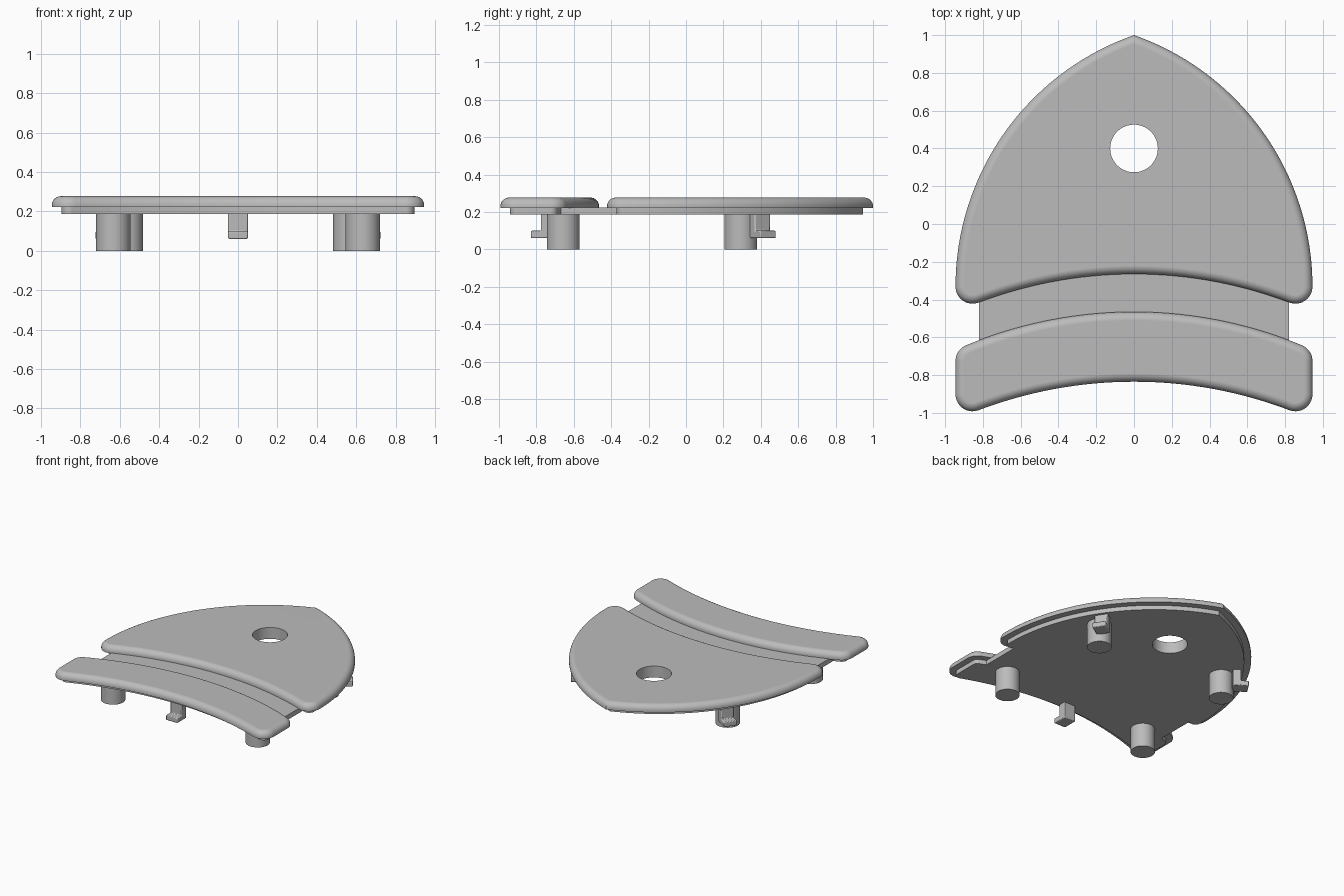
import bpy, bmesh
from math import sin, cos, acos, atan2, sqrt, pi, radians
from mathutils import Matrix

if "Cube" in bpy.data.objects:
    bpy.data.objects.remove(bpy.data.objects["Cube"])

W, R, CORNER = 0.945, 2.32, 0.09      # half width, edge arc radius, corner radius
NOSE_LOW, BAR_TOP, BAR_LOW = -0.265, -0.465, -0.835
BASE_Z, PLATE_Z, TOP_Z = 0.187, 0.222, 0.277

grey = bpy.data.materials.new("plain grey")
grey.use_nodes = True
grey.diffuse_color = (0.5, 0.5, 0.5, 1)
grey.node_tree.nodes["Principled BSDF"].inputs["Base Color"].default_value = grey.diffuse_color


def arc(cx, cy, r, a0, a1, n):
    steps = [a0 + (a1 - a0) * i / n for i in range(n + 1)]
    return [(cx + r * cos(a), cy + r * sin(a)) for a in steps]


def corner_y(apex, sign):
    return apex - R + sqrt((R + sign * CORNER) ** 2 - (W - CORNER) ** 2)


# Outline pieces of the +x half, each inset by d
def lower_corner(apex, d):
    cy = corner_y(apex, 1)
    return arc(W - CORNER, cy, CORNER - d, 0, atan2(apex - R - cy, CORNER - W), 10)


def lower_arc(apex, d):
    start = atan2(corner_y(apex, 1) - apex + R, W - CORNER)
    return arc(0, apex - R, R + d, start, pi / 2, 24)


def upper_angle(apex):
    return atan2(corner_y(apex, -1) - apex + R, W - CORNER)


def upper_arc(apex, d):
    return arc(0, apex - R, R - d, pi / 2, upper_angle(apex), 24)


def upper_corner(apex, d):
    return arc(W - CORNER, corner_y(apex, -1), CORNER - d, upper_angle(apex), 0, 10)


def nose_side(d):
    cy = corner_y(NOSE_LOW, 1)
    radius = (W ** 2 + (1 - cy) ** 2) / (2 * W)
    return arc(W - radius, cy, radius - d, acos((radius - W) / (radius - d)), 0, 40)


def nose_half(d):
    return nose_side(d) + lower_corner(NOSE_LOW, d) + lower_arc(NOSE_LOW, d)


def bar_half(d):
    return (upper_arc(BAR_TOP, d) + upper_corner(BAR_TOP, d)
            + lower_corner(BAR_LOW, d) + lower_arc(BAR_LOW, d))


def base_half(d):
    x = 0.82
    neck = [(x, NOSE_LOW - R + sqrt((R + d) ** 2 - x * x)),
            (x, BAR_TOP - R + sqrt((R - d) ** 2 - x * x))]
    return (nose_side(d) + lower_corner(NOSE_LOW, d) + neck + upper_corner(BAR_TOP, d)
            + lower_corner(BAR_LOW, d) + lower_arc(BAR_LOW, d))


def finish(bm, name):
    bmesh.ops.recalc_face_normals(bm, faces=bm.faces)
    mesh = bpy.data.meshes.new(name)
    bm.to_mesh(mesh)
    bm.free()
    mesh.materials.append(grey)
    ob = bpy.data.objects.new(name, mesh)
    bpy.context.collection.objects.link(ob)
    return ob


def loft(name, half, profile):
    """Stack inset copies of a mirrored outline; profile holds (inset, z)."""
    bm = bmesh.new()
    rings = []
    for d, z in profile:
        pts = half(d)
        pts += [(-x, y) for x, y in reversed(pts) if x > 1e-5]
        rings.append([bm.verts.new((x, y, z)) for x, y in pts])
    for a, b in zip(rings, rings[1:]):
        for i in range(len(a)):
            bm.faces.new((a[i - 1], a[i], b[i], b[i - 1]))
    bm.faces.new(rings[0])
    bm.faces.new(rings[-1])
    bmesh.ops.remove_doubles(bm, verts=bm.verts, dist=1e-5)
    return finish(bm, name)


def cylinder(name, x, y, r, z0, z1, sides=48):
    bm = bmesh.new()
    bmesh.ops.create_cone(bm, cap_ends=True, segments=sides, radius1=r, radius2=r,
                          depth=z1 - z0, matrix=Matrix.Translation((x, y, (z0 + z1) / 2)))
    return finish(bm, name)


def smooth(ob):
    bpy.ops.object.select_all(action='DESELECT')
    ob.select_set(True)
    bpy.context.view_layer.objects.active = ob
    bpy.ops.object.shade_smooth_by_angle(angle=radians(35))


# Plates with rounded top edges, on a thin inset base
round_r = 0.045
edge = [(0, PLATE_Z)] + [(round_r * (1 - cos(a)), TOP_Z - round_r + round_r * sin(a))
                         for a in [i * pi / 16 for i in range(9)]]
nose_plate = loft("nose_plate", nose_half, edge)
front_bar = loft("front_bar", bar_half, edge)
base_plate = loft("base_plate", base_half, [(0.05, BASE_Z), (0.05, PLATE_Z + 0.003)])

# Round hole through the nose plate and base
cutter = cylinder("hole_cutter", 0, 0.4, 0.126, 0.1, 0.4, 64)
cutter.hide_render = True
for ob in (nose_plate, base_plate):
    mod = ob.modifiers.new("hole", 'BOOLEAN')
    mod.object = cutter
    mod.solver = 'EXACT'
    bpy.context.view_layer.objects.active = ob
    bpy.ops.object.modifier_apply(modifier=mod.name)
bpy.data.objects.remove(cutter)
for ob in (nose_plate, front_bar, base_plate):
    smooth(ob)
    ob.modifiers.new("flat_faces", 'WEIGHTED_NORMAL').keep_sharp = True

# Pegs underneath
for side, s in (("left", 1), ("right", -1)):
    smooth(cylinder("front_peg_" + side, s * 0.633, -0.657, 0.0875, 0, BASE_Z + 0.005))
    smooth(cylinder("back_peg_" + side, s * 0.57, 0.293, 0.0875, 0, BASE_Z + 0.005))


# Hooked clips: an L profile pointing outwards
def clip(name, x, y, angle):
    profile = [(-0.06, BASE_Z + 0.005), (-0.06, 0.06), (0.055, 0.06),
               (0.055, 0.1), (0, 0.1), (0, BASE_Z + 0.005)]
    bm = bmesh.new()
    face = bm.faces.new([bm.verts.new((u, -0.05, z)) for u, z in profile])
    out = bmesh.ops.extrude_face_region(bm, geom=[face])["geom"]
    bmesh.ops.translate(bm, vec=(0, 0.1, 0),
                        verts=[g for g in out if isinstance(g, bmesh.types.BMVert)])
    bmesh.ops.transform(bm, verts=bm.verts,
                        matrix=Matrix.Translation((x, y, 0)) @ Matrix.Rotation(angle, 4, 'Z'))
    ob = finish(bm, name)
    bevel = ob.modifiers.new("soft_edges", 'BEVEL')
    bevel.width = 0.006
    bevel.segments = 2
    smooth(ob)


clip("front_clip", 0, -0.775, -pi / 2)
clip("back_clip_left", 0.652, 0.41, radians(33))
clip("back_clip_right", -0.652, 0.41, radians(147))
